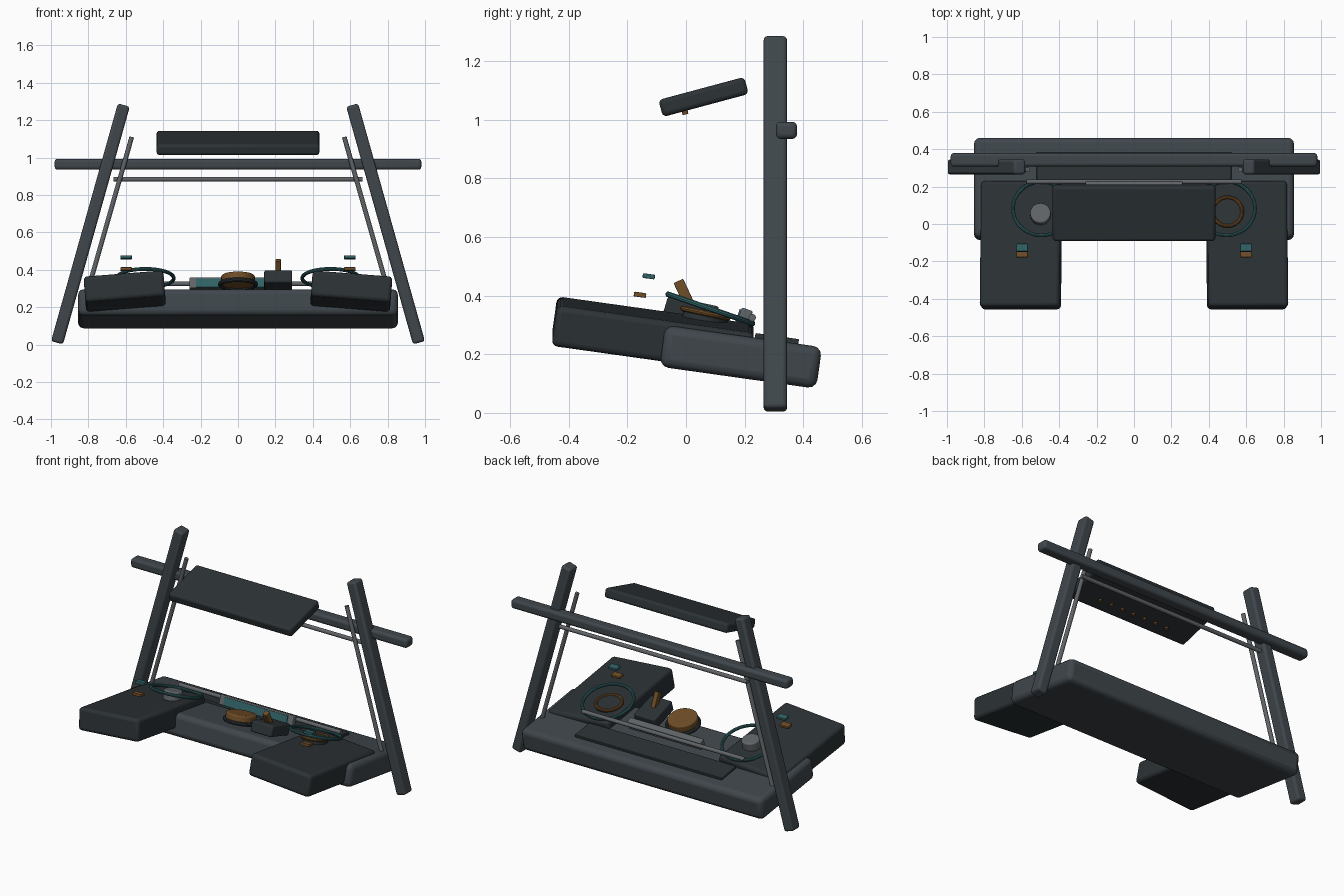
import bpy
from math import radians, atan2, hypot

if "Cube" in bpy.data.objects:
    bpy.data.objects.remove(bpy.data.objects["Cube"])


def material(name, rgb):
    m = bpy.data.materials.new(name)
    m.diffuse_color = (*rgb, 1)
    m.use_nodes = True
    m.node_tree.nodes["Principled BSDF"].inputs["Base Color"].default_value = m.diffuse_color
    return m


FRAME = material("frame_slate", (0.05, 0.062, 0.072))
DARK = material("dark_panel", (0.025, 0.032, 0.036))
TEAL = material("teal", (0.03, 0.12, 0.13))
AMBER = material("amber", (0.16, 0.075, 0.02))
STEEL = material("steel", (0.12, 0.13, 0.14))


def finish(name, mat, bevel=0.0):
    o = bpy.context.object
    o.name = name
    o.data.materials.append(mat)
    if bevel:
        b = o.modifiers.new("bevel", "BEVEL")
        b.width, b.segments = bevel, 3
    bpy.ops.object.shade_smooth_by_angle(angle=radians(35))
    return o


def box(name, loc, size, mat, rot=(0, 0, 0), bevel=0.0):
    bpy.ops.mesh.primitive_cube_add(size=1, location=loc, rotation=[radians(a) for a in rot])
    o = bpy.context.object
    o.scale = size
    bpy.ops.object.transform_apply(location=False, rotation=False, scale=True)
    return finish(name, mat, bevel)


def cylinder(name, loc, r, h, mat, rot=(0, 0, 0), bevel=0.0):
    bpy.ops.mesh.primitive_cylinder_add(vertices=32, radius=r, depth=h, location=loc,
                                        rotation=[radians(a) for a in rot])
    return finish(name, mat, bevel)


def ring(name, loc, r, thick, mat, rot):
    bpy.ops.mesh.primitive_torus_add(major_radius=r, minor_radius=thick, major_segments=48,
                                     minor_segments=10, location=loc,
                                     rotation=[radians(a) for a in rot])
    return finish(name, mat)


# Main console and its back plate
box("console", (0, 0.187, 0.191), (1.71, 0.54, 0.143), FRAME, (-8, 0, 0), 0.03)
box("console_back_plate", (0, 0.31, 0.252), (1.04, 0.15, 0.02), DARK, (-8, 0, 0), 0.004)

# Paired parts: wings, posts, struts, rings and switches
for s, side in ((-1, "left"), (1, "right")):
    box(side + "_wing", (s * 0.604, -0.1125, 0.266), (0.428, 0.68, 0.14), DARK,
        (-8, s * 4.5, 0), 0.02)
    box(side + "_post", (s * 0.789, 0.305, 0.645), (0.066, 0.08, 1.32), FRAME,
        (0, -s * 15.7, 0), 0.014)
    x0, z0, x1, z1 = 0.822, 0.22, 0.568, 1.11
    cylinder(side + "_strut", (s * (x0 + x1) / 2, 0.29, (z0 + z1) / 2), 0.0125,
             hypot(x1 - x0, z1 - z0), STEEL,
             (0, s * atan2(x1 - x0, z1 - z0) * 57.2958, 0))
    ring(side + "_wing_ring", (s * 0.495, 0.083, 0.355), 0.152, 0.01, TEAL, (-19, 0, 0))
    box(side + "_upper_switch", (s * 0.598, -0.127, 0.466), (0.062, 0.042, 0.016), TEAL,
        (-8, 0, 0), 0.003)
    box(side + "_lower_switch", (s * 0.598, -0.157, 0.403), (0.062, 0.042, 0.016), AMBER,
        (-8, 0, 0), 0.003)

# Crossbar and thin rails
box("crossbar", (0, 0.343, 0.964), (1.96, 0.072, 0.058), FRAME, bevel=0.016)
cylinder("upper_rail", (0, 0.328, 0.884), 0.0125, 1.33, STEEL, (0, 90, 0))
cylinder("lower_rail", (0, 0.226, 0.325), 0.0125, 1.15, STEEL, (0, 90, 0))

# Overhead panel with a row of small lamps underneath
box("overhead_panel", (0, 0.06, 1.078), (0.87, 0.303, 0.06), DARK, (15, 0, 0), 0.015)
for i in range(7):
    cylinder(f"lamp_{i + 1}", ((i - 3) * 0.082, -0.004, 1.028), 0.01, 0.02, AMBER, (15, 0, 0))

# Centre screen
box("screen_frame", (0, 0.2, 0.325), (0.52, 0.04, 0.06), STEEL, (-19, 0, 0), 0.006)
box("screen", (0, 0.18, 0.329), (0.45, 0.01, 0.05), TEAL, (-19, 0, 0))

# Centre dial
cylinder("dial", (0, 0.03, 0.345), 0.09, 0.05, AMBER, (-15, 0, 0), 0.008)
ring("dial_collar", (0, 0.03, 0.322), 0.095, 0.012, DARK, (-15, 0, 0))

# Lever on its housing
box("lever_housing", (0.215, 0.02, 0.338), (0.15, 0.19, 0.07), DARK, (-17, 0, 0), 0.01)
box("lever", (0.215, -0.005, 0.405), (0.03, 0.036, 0.1), AMBER, (25, 0, 0), 0.004)

# Left knob and right gauge
cylinder("left_knob", (-0.5, 0.053, 0.345), 0.055, 0.06, STEEL, (-12, 0, 0), 0.008)
ring("right_gauge_rim", (0.5, 0.066, 0.34), 0.078, 0.01, AMBER, (-12, 0, 0))
cylinder("right_gauge_face", (0.5, 0.066, 0.326), 0.078, 0.03, DARK, (-12, 0, 0))
